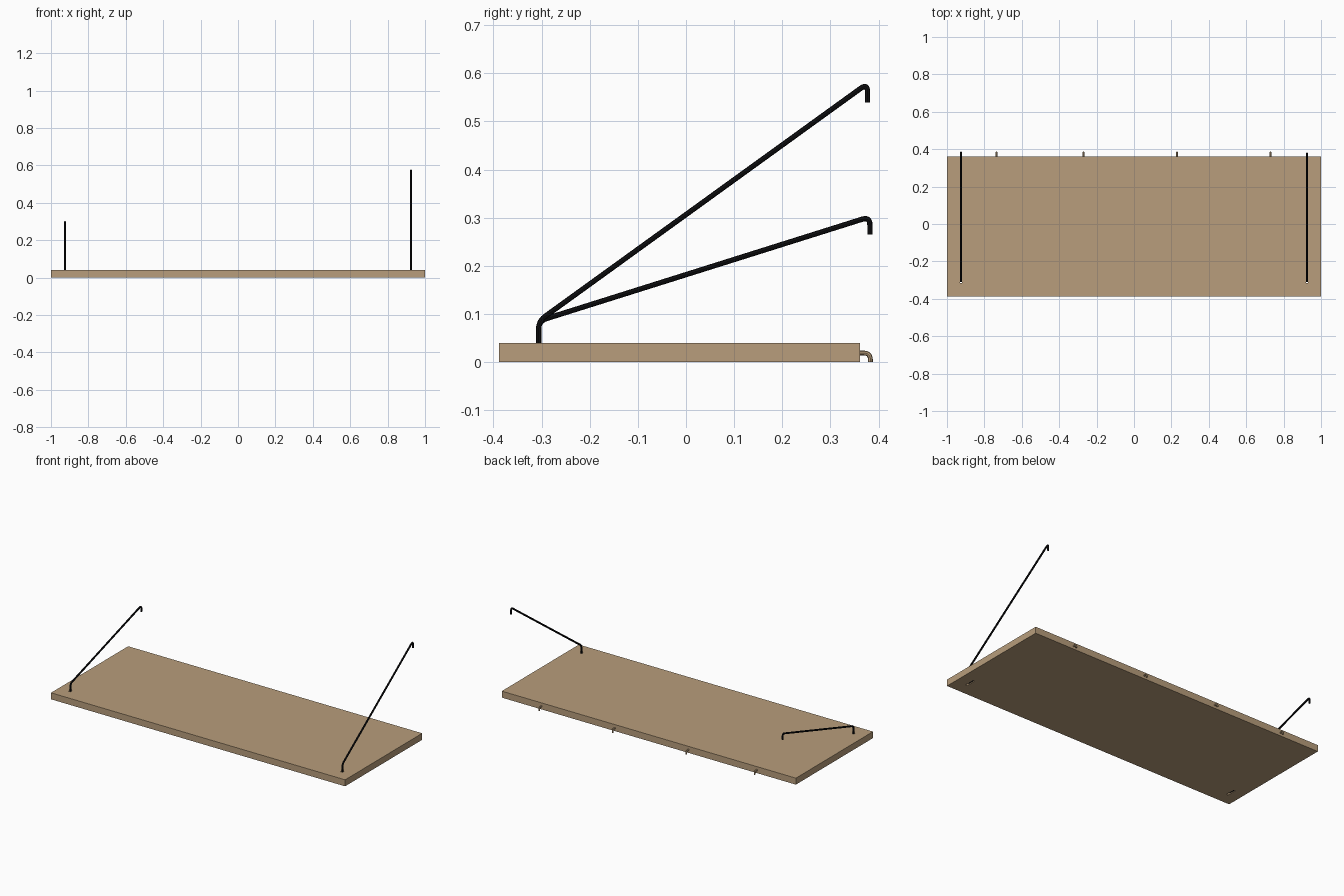
import bpy, bmesh
from mathutils import Vector

if "Cube" in bpy.data.objects:
    bpy.data.objects.remove(bpy.data.objects["Cube"])


def material(name, color):
    m = bpy.data.materials.new(name)
    m.diffuse_color = (*color, 1)
    m.use_nodes = True
    m.node_tree.nodes["Principled BSDF"].inputs["Base Color"].default_value = m.diffuse_color
    return m


WOOD = material("tan wood", (0.48, 0.34, 0.20))
BLACK = material("black metal", (0.005, 0.005, 0.006))


def box(name, lo, hi, mat):
    bm = bmesh.new()
    bmesh.ops.create_cube(bm, size=1)
    for v in bm.verts:
        v.co = [(a + b) / 2 + c * (b - a) for a, b, c in zip(lo, hi, v.co)]
    me = bpy.data.meshes.new(name)
    bm.to_mesh(me)
    bm.free()
    ob = bpy.data.objects.new(name, me)
    bpy.context.collection.objects.link(ob)
    me.materials.append(mat)
    return ob


def rounded(points, r, steps=6):
    """Replace inner corners of a (y, z) polyline with smooth bends."""
    pts = [Vector(p) for p in points]
    out = [pts[0]]
    for a, p, b in zip(pts, pts[1:], pts[2:]):
        s = p + (a - p).normalized() * r
        e = p + (b - p).normalized() * r
        for i in range(steps + 1):
            t = i / steps
            out.append(s * (1 - t) ** 2 + p * 2 * t * (1 - t) + e * t * t)
    return out + [pts[-1]]


def rod(name, x, points, bend, radius, mat):
    cu = bpy.data.curves.new(name, 'CURVE')
    cu.dimensions = '3D'
    cu.bevel_depth = radius
    cu.bevel_resolution = 2
    cu.use_fill_caps = True
    path = rounded(points, bend)
    sp = cu.splines.new('POLY')
    sp.points.add(len(path) - 1)
    for q, p in zip(sp.points, path):
        q.co = (x, p.x, p.y, 1)
    cu.materials.append(mat)
    ob = bpy.data.objects.new(name, cu)
    bpy.context.collection.objects.link(ob)
    bpy.ops.object.select_all(action='DESELECT')
    ob.select_set(True)
    bpy.context.view_layer.objects.active = ob
    bpy.ops.object.convert(target='MESH')
    bpy.ops.object.shade_smooth_by_angle()


# Board
board = box("board", (-1, -0.388, 0), (1, 0.361, 0.04), WOOD)

# Through holes and underside slots for the support rods
for side in (-1, 1):
    x = side * 0.925
    for part, lo, hi in (
            ("hole_cutter", (x - .0065, -.316, -.01), (x + .0065, -.299, .05)),
            ("slot_cutter", (x - .0065, -.312, -.01), (x + .0065, -.250, .013))):
        cutter = box(part, lo, hi, WOOD)
        cutter.hide_render = True
        cutter.hide_set(True)
        cutter.display_type = 'WIRE'
        mod = board.modifiers.new(part, 'BOOLEAN')
        mod.operation = 'DIFFERENCE'
        mod.solver = 'EXACT'
        mod.object = cutter
        bpy.context.view_layer.objects.active = board
        bpy.ops.object.modifier_apply(modifier=mod.name)
        bpy.data.objects.remove(cutter)

# Support rods: steep one on the right, shallow one on the left
for name, x, tip_y, tip_z in (("right_support_rod", 0.925, 0.377, 0.579),
                              ("left_support_rod", -0.925, 0.382, 0.302)):
    end_z = 0.539 if x > 0 else 0.265
    rod(name, x, [(-0.252, 0.0065), (-0.306, 0.0065), (-0.306, 0.0855),
                  (tip_y, tip_z), (tip_y, end_z)], 0.017, 0.0055, BLACK)

# Small hooks along the back edge
for i, x in enumerate((-0.735, -0.27, 0.23, 0.73)):
    rod(f"back_hook_{i + 1}", x, [(0.352, 0.019), (0.383, 0.019), (0.383, 0.0)],
        0.014, 0.005, WOOD)
